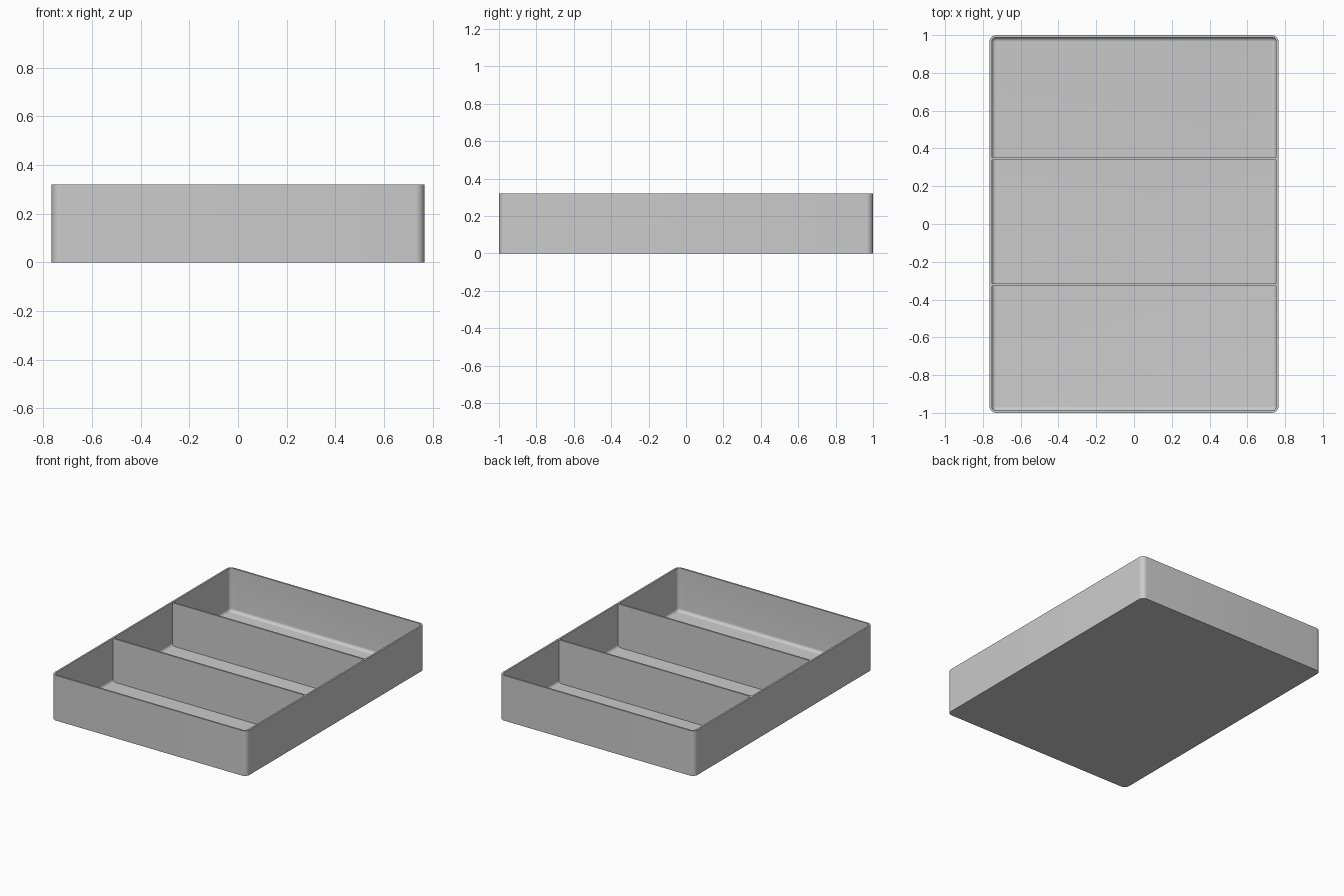
import bpy
import bmesh
from math import cos, sin, pi, radians

default = bpy.data.objects.get("Cube")
if default:
    bpy.data.objects.remove(default, do_unlink=True)

HALF_X, HALF_Y, HEIGHT = 0.765, 1.0, 0.32
WALL, FLOOR, FILLET, CORNER = 0.012, 0.012, 0.022, 0.036
STEPS = 8

grey = bpy.data.materials.new("plain grey")
grey.use_nodes = True
colour = (0.6, 0.6, 0.6, 1)
grey.diffuse_color = colour
grey.node_tree.nodes["Principled BSDF"].inputs["Base Color"].default_value = colour


def finish(name, bm):
    """Turn a bmesh into a named grey object with sharp edges kept."""
    bmesh.ops.recalc_face_normals(bm, faces=bm.faces)
    mesh = bpy.data.meshes.new(name)
    bm.to_mesh(mesh)
    bm.free()
    mesh.materials.append(grey)
    obj = bpy.data.objects.new(name, mesh)
    bpy.context.collection.objects.link(obj)
    bpy.ops.object.select_all(action='DESELECT')
    obj.select_set(True)
    bpy.context.view_layer.objects.active = obj
    bpy.ops.object.shade_smooth_by_angle(angle=radians(30))
    return obj


def rounded_ring(bm, inset, z):
    """Rounded rectangle of vertices, stepped in from the outer wall."""
    radius = CORNER - inset
    cx, cy = HALF_X - CORNER, HALF_Y - CORNER
    ring = []
    for quarter, (sx, sy) in enumerate([(1, 1), (-1, 1), (-1, -1), (1, -1)]):
        for i in range(STEPS + 1):
            a = (quarter + i / STEPS) * pi / 2
            ring.append(bm.verts.new((sx * cx + radius * cos(a),
                                      sy * cy + radius * sin(a), z)))
    return ring


# Tray: outer wall, rim, inner wall, rounded inner foot and floor
profile = [(0, 0), (0, HEIGHT), (WALL, HEIGHT)]
for i in range(STEPS + 1):
    a = i / STEPS * pi / 2
    profile.append((WALL + FILLET * (1 - cos(a)), FLOOR + FILLET * (1 - sin(a))))

bm = bmesh.new()
rings = [rounded_ring(bm, inset, z) for inset, z in profile]
for low, high in zip(rings, rings[1:]):
    for i in range(len(low)):
        j = (i + 1) % len(low)
        bm.faces.new((low[i], low[j], high[j], high[i]))
bm.faces.new(rings[0])
bm.faces.new(rings[-1])
finish("tray", bm)

# Cross dividers between the three compartments
for name, y in (("front_divider", -0.321), ("back_divider", 0.345)):
    bm = bmesh.new()
    bmesh.ops.create_cube(bm, size=1)
    for v in bm.verts:
        v.co.x *= 2 * (HALF_X - WALL / 2)
        v.co.y = y + v.co.y * WALL
        v.co.z = FLOOR / 2 + (v.co.z + 0.5) * (HEIGHT - 0.001 - FLOOR / 2)
    finish(name, bm)
